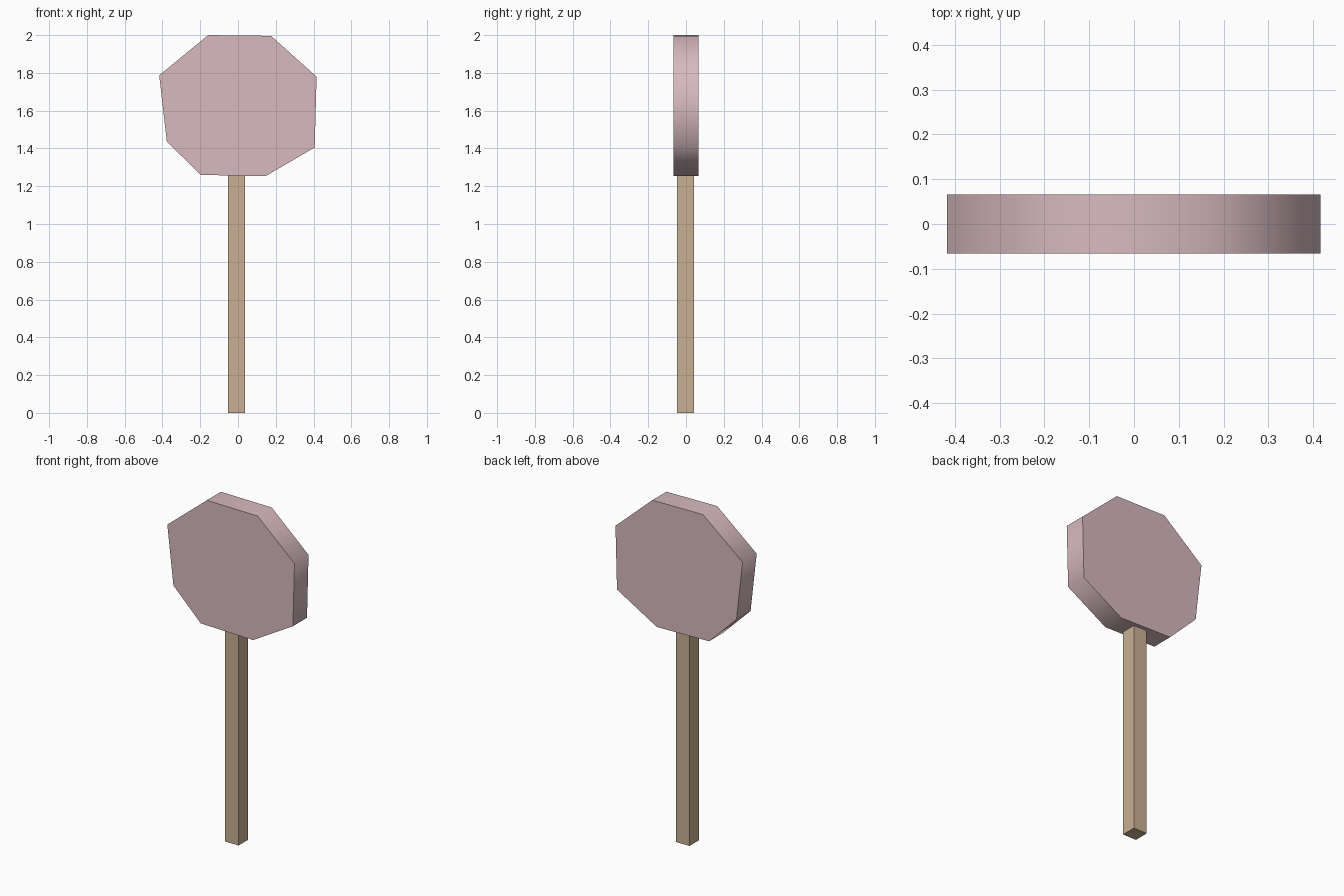
import bpy, bmesh

if "Cube" in bpy.data.objects:
    bpy.data.objects.remove(bpy.data.objects["Cube"])


def srgb(r, g, b):
    return tuple(((c / 255 + 0.055) / 1.055) ** 2.4 for c in (r, g, b)) + (1.0,)


def material(name, colour):
    m = bpy.data.materials.new(name)
    m.diffuse_color = colour
    m.use_nodes = True
    m.node_tree.nodes["Principled BSDF"].inputs["Base Color"].default_value = m.diffuse_color
    return m


def prism(name, profile, direction, mat, smooth_rim=False):
    """Extrude a closed profile; optionally smooth the rim with crisp caps."""
    bm = bmesh.new()
    cap = bm.faces.new([bm.verts.new(p) for p in profile])
    ext = bmesh.ops.extrude_face_region(bm, geom=[cap], use_keep_orig=True)
    bmesh.ops.translate(bm, vec=direction,
                        verts=[v for v in ext["geom"] if isinstance(v, bmesh.types.BMVert)])
    bmesh.ops.recalc_face_normals(bm, faces=bm.faces)
    if smooth_rim:
        for f in bm.faces:
            f.smooth = len(f.verts) == 4
        for e in bm.edges:
            e.smooth = all(f.smooth for f in e.link_faces)
    me = bpy.data.meshes.new(name)
    bm.to_mesh(me)
    bm.free()
    me.materials.append(mat)
    ob = bpy.data.objects.new(name, me)
    bpy.context.collection.objects.link(ob)
    return ob


pink = material("dusty pink", srgb(215, 186, 191))
wood = material("pale wood", srgb(200, 176, 147))

# Hand-cut, slightly irregular eight-sided sign board
outline = [(-0.158, 2.0), (0.175, 1.996), (0.416, 1.78), (0.406, 1.405),
           (0.145, 1.253), (-0.198, 1.26), (-0.377, 1.437), (-0.417, 1.787)]
prism("sign_board", [(x, -0.066, z) for x, z in outline], (0, 0.132, 0), pink, True)

# Square post, slightly off centre
x0, x1, y0, y1 = -0.053, 0.037, -0.047, 0.043
prism("post", [(x0, y0, 0), (x1, y0, 0), (x1, y1, 0), (x0, y1, 0)], (0, 0, 1.262), wood)
